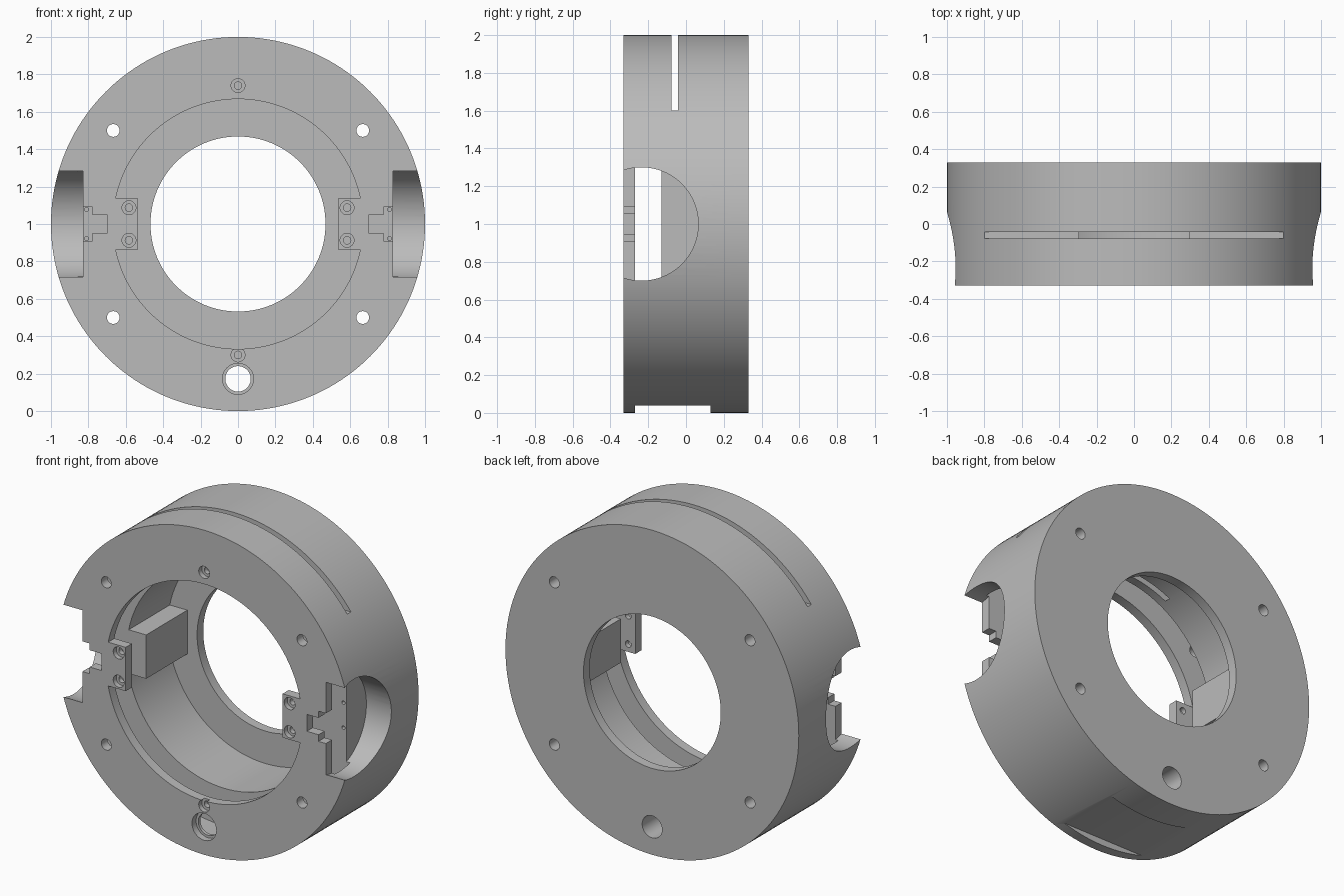
import bpy, math

if "Cube" in bpy.data.objects:
    bpy.data.objects.remove(bpy.data.objects["Cube"], do_unlink=True)

FRONT, BACK, MID = -0.33, 0.33, 1.0

grey = bpy.data.materials.new("plain grey")
grey.use_nodes = True
grey.diffuse_color = (0.5, 0.5, 0.5, 1)
grey.node_tree.nodes["Principled BSDF"].inputs["Base Color"].default_value = (0.5, 0.5, 0.5, 1)


def rod(name, x, z, r, y0, y1, sides=32):
    """Cylinder along y."""
    bpy.ops.mesh.primitive_cylinder_add(vertices=sides, radius=r, depth=y1 - y0,
                                        location=(x, (y0 + y1) / 2, z),
                                        rotation=(math.pi / 2, 0, 0))
    ob = bpy.context.object
    ob.name = name
    return ob


def box(name, x0, x1, y0, y1, z0, z1):
    bpy.ops.mesh.primitive_cube_add(size=1, location=((x0 + x1) / 2, (y0 + y1) / 2, (z0 + z1) / 2))
    ob = bpy.context.object
    ob.name = name
    ob.scale = (abs(x1 - x0), y1 - y0, z1 - z0)
    bpy.ops.object.transform_apply(location=False, rotation=False, scale=True)
    return ob


def cut(target, tool):
    """Subtract the tool from the target and discard it."""
    mod = target.modifiers.new("cut", "BOOLEAN")
    mod.operation = "DIFFERENCE"
    mod.solver = "EXACT"
    mod.object = tool
    bpy.context.view_layer.objects.active = target
    bpy.ops.object.modifier_apply(modifier=mod.name)
    bpy.data.objects.remove(tool, do_unlink=True)


# Outer drum
body = rod("ring_housing", 0, MID, 1.0, FRONT, BACK, 160)
body.data.materials.append(grey)

# Front bore, leaving a square boss on each side, and the narrower rear opening
bore = rod("bore_cutter", 0, MID, 0.668, -0.5, 0.27, 128)
for s in (-1, 1):
    cut(bore, box("boss", s * 0.535, s * 0.8, -0.6, 0.4, MID - 0.135, MID + 0.135))
cut(body, bore)
cut(body, rod("rear_opening", 0, MID, 0.468, 0, 0.5, 128))

# Internal annular chamber behind the front plate
cut(body, rod("chamber", 0, MID, 0.9, -0.27, -0.13, 128))

for s in (-1, 1):
    # Round side pocket with a flat floor
    bpy.ops.mesh.primitive_cylinder_add(vertices=96, radius=0.3, depth=0.4,
                                        location=(s * 1.03, -0.235, MID),
                                        rotation=(0, math.pi / 2, 0))
    cut(body, bpy.context.object)
    # Stepped notch through the front plate
    cut(body, box("notch", s * 0.70, s * 0.9, -0.4, -0.2, MID - 0.052, MID + 0.052))
    cut(body, box("notch_wide", s * 0.78, s * 0.9, -0.4, -0.2, MID - 0.093, MID + 0.093))
    for t in (-1, 1):
        # Small pin holes, boss screw holes and long through holes
        cut(body, rod("pin_hole", s * 0.81, MID + t * 0.077, 0.011, -0.2, -0.05, 16))
        cut(body, rod("screw_head", s * 0.583, MID + t * 0.087, 0.037, -0.4, -0.3))
        cut(body, rod("screw_hole", s * 0.583, MID + t * 0.087, 0.02, -0.4, -0.2))
        cut(body, rod("through_hole", s * 0.667, MID + t * 0.5, 0.034, -0.5, 0.5))

# Counterbored holes above and below the bore
for z in (MID + 0.74, MID - 0.7):
    cut(body, rod("screw_head", 0, z, 0.037, -0.4, -0.3))
    cut(body, rod("screw_hole", 0, z, 0.02, -0.4, -0.2))

# Large lower passage
cut(body, rod("passage_rim", 0, 0.172, 0.083, -0.4, -0.29, 48))
cut(body, rod("passage", 0, 0.172, 0.068, -0.5, 0.5, 48))

# Upper thin slot and lower flat recess
cut(body, box("top_slot", -1.2, 1.2, -0.078, -0.042, 1.6, 2.2))
cut(body, box("bottom_recess", -0.6, 0.6, -0.27, 0.13, -0.2, 0.04))

bpy.ops.object.select_all(action="DESELECT")
body.select_set(True)
bpy.context.view_layer.objects.active = body
bpy.ops.object.shade_smooth_by_angle(angle=math.radians(25))
